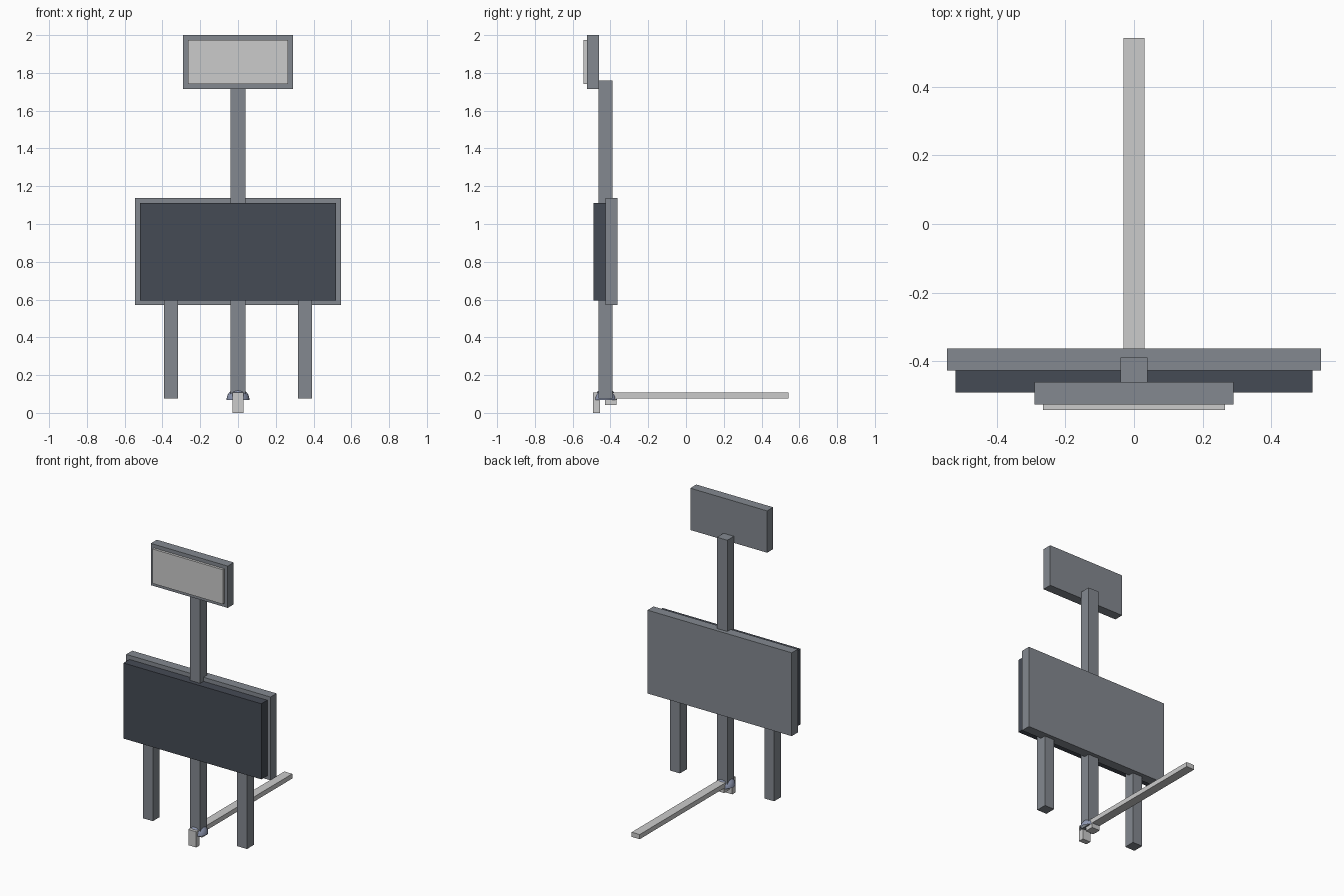
import bpy, bmesh
from mathutils import Matrix

if "Cube" in bpy.data.objects:
    bpy.data.objects.remove(bpy.data.objects["Cube"])


def material(name, color):
    m = bpy.data.materials.new(name)
    m.diffuse_color = (*color, 1)
    m.use_nodes = True
    m.node_tree.nodes["Principled BSDF"].inputs["Base Color"].default_value = m.diffuse_color
    return m


steel = material("steel", (0.23, 0.25, 0.28))
dark = material("dark_panel", (0.06, 0.07, 0.09))
pale = material("pale", (0.55, 0.55, 0.55))
blue = material("blue_grey", (0.28, 0.32, 0.45))


def finish(name, bm, mat):
    me = bpy.data.meshes.new(name)
    bm.to_mesh(me)
    bm.free()
    me.materials.append(mat)
    ob = bpy.data.objects.new(name, me)
    bpy.context.collection.objects.link(ob)
    return ob


def box(name, x, y, z, mat):
    """Box from (min, max) extents."""
    bm = bmesh.new()
    size = [b - a for a, b in (x, y, z)]
    mid = [(a + b) / 2 for a, b in (x, y, z)]
    bmesh.ops.create_cube(bm, size=1, matrix=Matrix.Translation(mid) @ Matrix.Diagonal((*size, 1)))
    return finish(name, bm, mat)


# Upper sign
box("sign_frame", (-.29, .29), (-.525, -.46), (1.715, 2.0), steel)
box("sign_face", (-.265, .265), (-.542, -.525), (1.74, 1.975), pale)

# Main board
box("board_frame", (-.544, .544), (-.427, -.362), (.57, 1.138), steel)
box("board_panel", (-.52, .52), (-.491, -.427), (.595, 1.11), dark)

# Posts
post_y = (-.463, -.389)
box("centre_post", (-.039, .039), post_y, (.07, 1.76), steel)
for side, x in (("left", -.355), ("right", .355)):
    box(side + "_leg", (x - .037, x + .037), post_y, (.075, .65), steel)

# Foot bar with its two feet
box("foot_bar", (-.03, .03), (-.47, .542), (.075, .107), pale)
box("front_foot", (-.03, .03), (-.493, -.455), (0, .107), pale)
box("under_foot", (-.03, .03), (-.428, -.367), (.043, .076), pale)

# Open dome over the pivot
bm = bmesh.new()
bmesh.ops.create_uvsphere(bm, u_segments=24, v_segments=12, radius=.061)
bmesh.ops.delete(bm, geom=[v for v in bm.verts if v.co.z < -.001], context='VERTS')
bmesh.ops.translate(bm, verts=bm.verts, vec=(0, -.427, .069))
for f in bm.faces:
    f.smooth = True
finish("pivot_dome", bm, blue)
